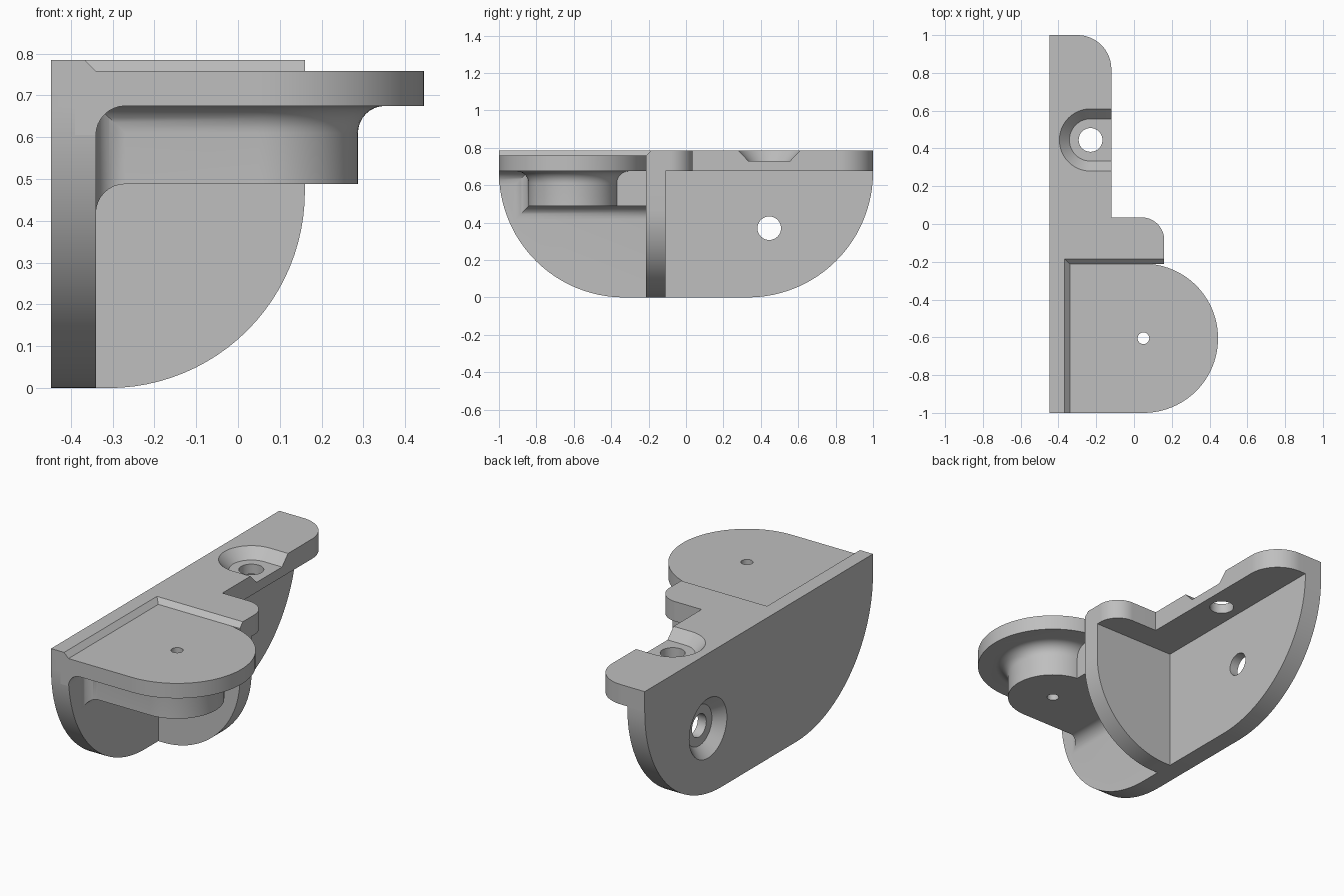
import bpy, bmesh, math

if "Cube" in bpy.data.objects:
    bpy.data.objects.remove(bpy.data.objects["Cube"])

grey = bpy.data.materials.new("plain grey")
grey.diffuse_color = (0.52, 0.52, 0.52, 1)
grey.use_nodes = True
grey.node_tree.nodes["Principled BSDF"].inputs["Base Color"].default_value = grey.diffuse_color


def loft(name, rings):
    """Solid through matching rings of 3D points, capped at both ends."""
    bm = bmesh.new()
    rows = [[bm.verts.new(p) for p in ring] for ring in rings]
    n = len(rows[0])
    for a, b in zip(rows, rows[1:]):
        for i in range(n):
            j = (i + 1) % n
            bm.faces.new((a[i], a[j], b[j], b[i]))
    bm.faces.new(rows[0])
    bm.faces.new(rows[-1])
    bmesh.ops.recalc_face_normals(bm, faces=bm.faces)
    me = bpy.data.meshes.new(name)
    bm.to_mesh(me)
    bm.free()
    me.materials.append(grey)
    ob = bpy.data.objects.new(name, me)
    bpy.context.collection.objects.link(ob)
    return ob


def arc(cx, cy, r, a0, a1, n=24):
    return [(cx + r * math.cos(math.radians(a0 + (a1 - a0) * i / n)),
             cy + r * math.sin(math.radians(a0 + (a1 - a0) * i / n))) for i in range(n + 1)]


def prism(name, pts, axis, lo, hi):
    """Extrude a 2D outline along x (yz outline), y (xz) or z (xy)."""
    place = {"x": lambda p, t: (t, p[0], p[1]),
             "y": lambda p, t: (p[0], t, p[1]),
             "z": lambda p, t: (p[0], p[1], t)}[axis]
    return loft(name, [[place(p, t) for p in pts] for t in (lo, hi)])


def rect(a0, a1, b0, b1):
    return [(a0, b0), (a1, b0), (a1, b1), (a0, b1)]


def combine(target, other, operation):
    m = target.modifiers.new(other.name, 'BOOLEAN')
    m.operation, m.solver, m.object = operation, 'EXACT', other
    bpy.context.view_layer.objects.active = target
    bpy.ops.object.modifier_apply(modifier=m.name)
    bpy.data.objects.remove(other, do_unlink=True)


L, W, TOP, UNDER, PAD = -0.447, -0.34, 0.785, 0.675, 0.758
CX, CY = 0.05, -0.605          # pad centre
HX, HY, HZ = -0.23, 0.445, 0.37  # screw positions

# Wall plate with rounded lower corners
body = prism("bracket", [(-1, TOP)] + arc(-0.33, 0.67, 0.67, 180, 270)
             + arc(0.33, 0.67, 0.67, 270, 360) + [(1, TOP)], "x", L, W)

parts = []
# Top flange, wide beside the rib and narrow further back
parts.append(prism("flange", [(L, -0.213), (0.16, -0.213)] + arc(0.04, -0.085, 0.12, 0, 90)
                   + [(-0.12, 0.035)] + arc(-0.30, 0.82, 0.18, 0, 90) + [(L, 1)],
                   "z", UNDER, TOP))
# Quarter-round rib
parts.append(prism("rib", [(L, 0)] + arc(-0.31, 0.47, 0.47, 270, 360)
                   + [(0.16, TOP), (L, TOP)], "y", -0.213, -0.11))
# Round-ended pad
parts.append(prism("pad", [(L + 0.05, -1)] + arc(CX, CY, 0.395, -90, 90, 48)
                   + [(CX, -0.2), (L + 0.05, -0.2)], "z", UNDER, PAD))
# Boss below the pad, flaring into it
profile = [(0.488, 0.237), (0.61, 0.237)]
profile += [(0.61 + 0.065 * math.sin(t), 0.237 + 0.065 * (1 - math.cos(t)))
            for t in (math.pi / 2 * i / 8 for i in range(1, 9))] + [(0.71, 0.302)]
parts.append(loft("boss", [[(x, y, z) for x, y in [(-0.38, CY - r)]
                            + arc(CX, CY, r, -90, 90, 40) + [(-0.38, CY + r)]]
                           for z, r in profile]))
# Boss root flaring into the wall plate, and the web to the rib
root = [(-0.39, 0.07)] + [(-0.27 - 0.07 * math.cos(t), 0.07 * (1 - math.sin(t)))
                          for t in (math.pi / 2 * i / 8 for i in range(9))] + [(CX, 0)]
parts.append(loft("boss_root", [[(x, y, z) for y, z in rect(-0.842 - e, -0.18, 0.488 - e, 0.71)]
                                for x, e in root]))
parts.append(prism("web", rect(-0.3, 0.08, -0.6, -0.18), "z", 0.488, 0.71))
# Fillet between wall plate and pad
parts.append(prism("pad_fillet", [(-0.39, 0.605)] + arc(-0.27, 0.605, 0.07, 180, 90, 8)
                   + [(-0.27, 0.72), (-0.39, 0.72)], "y", -1, -0.4))
for p in parts:
    combine(body, p, 'UNION')


def slot(r):
    """Outline of a round-ended recess open towards +x."""
    return arc(HX, HY, r, 90, 270) + [(0.1, HY - r), (0.1, HY + r)]


cuts = []
# Chamfered step around the pad
cuts.append(loft("step_cut", [[(x, y, z) for x, y in rect(W - g, 0.7, -1.2, -0.213 + g)]
                              for z, g in ((PAD, 0), (TOP + 0.027, 0.054))]))
# Countersunk slot in the flange, countersink in the plate
cuts.append(loft("slot_cut", [[(x, y, z) for x, y in slot(r)]
                              for z, r in ((0.73, 0.112), (TOP + 0.055, 0.218))]))
cuts.append(loft("sink_cut", [[(x, y, z) for y, z in arc(HY, HZ, r, 0, 360, 48)[:-1]]
                              for x, r in ((L - 0.055, 0.218), (L + 0.055, 0.112))]))
# Through holes
cuts.append(prism("flange_hole", arc(HX, HY, 0.063, 0, 360, 32)[:-1], "z", 0.6, 0.9))
cuts.append(prism("plate_hole", arc(HY, HZ, 0.063, 0, 360, 32)[:-1], "x", -0.6, -0.2))
cuts.append(prism("pad_hole", arc(CX, CY, 0.031, 0, 360, 24)[:-1], "z", 0.3, 0.9))
for c in cuts:
    combine(body, c, 'DIFFERENCE')

bpy.ops.object.select_all(action='DESELECT')
body.select_set(True)
bpy.context.view_layer.objects.active = body
bpy.ops.object.shade_smooth_by_angle(angle=math.radians(25))
